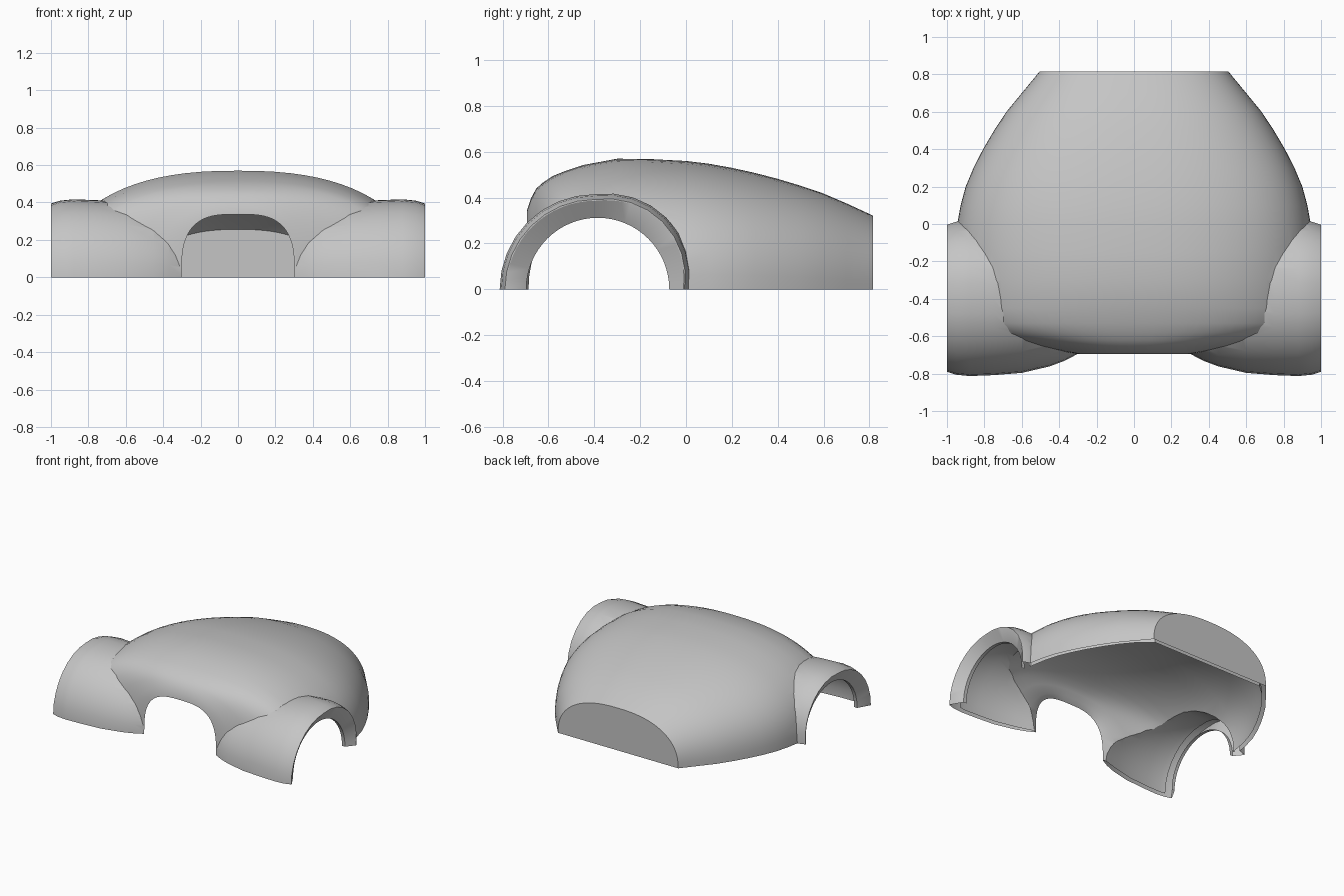
import bpy, bmesh, math

if "Cube" in bpy.data.objects:
    bpy.data.objects.remove(bpy.data.objects["Cube"])

paint = bpy.data.materials.new("grey_paint")
paint.use_nodes = True
grey = (0.56, 0.56, 0.56, 1)
paint.diffuse_color = grey
paint.node_tree.nodes["Principled BSDF"].inputs["Base Color"].default_value = grey


def loft(name, rings):
    """Closed solid skinned through equal-length rings."""
    bm = bmesh.new()
    loops = [[bm.verts.new(p) for p in ring] for ring in rings]
    for a, b in zip(loops, loops[1:]):
        for i in range(len(a)):
            j = (i + 1) % len(a)
            bm.faces.new((a[i], a[j], b[j], b[i]))
    bm.faces.new(loops[0])
    bm.faces.new(loops[-1])
    bmesh.ops.recalc_face_normals(bm, faces=bm.faces)
    mesh = bpy.data.meshes.new(name)
    bm.to_mesh(mesh)
    bm.free()
    mesh.materials.append(paint)
    obj = bpy.data.objects.new(name, mesh)
    bpy.context.collection.objects.link(obj)
    return obj


def signed_pow(v, e):
    return math.copysign(abs(v) ** e, v)


def body_ring(y, w, h, n, depth, segs=40):
    """Rounded arch section across the body, with straight skirts below."""
    pts = [(w, y, -depth)]
    for i in range(segs + 1):
        a = math.pi * i / segs
        pts.append((w * signed_pow(math.cos(a), 2 / n), y,
                    h * max(0, math.sin(a)) ** (2 / n)))
    return pts + [(-w, y, -depth)]


def arch_ring(x, cy, r, depth, segs, bulge=0):
    """Half circle section of a fender; bulge squares off its rear."""
    pts = [(x, cy + r, -depth)]
    for i in range(segs + 1):
        a = math.pi * i / segs
        k = r * (1 + bulge * max(0, math.sin(2 * a)))
        pts.append((x, cy + k * math.cos(a), k * math.sin(a)))
    return pts + [(x, cy - r, -depth)]


def combine(target, tool, operation):
    mod = target.modifiers.new("cut", 'BOOLEAN')
    mod.operation = operation
    mod.solver = 'EXACT'
    mod.object = tool
    bpy.context.view_layer.update()
    graph = bpy.context.evaluated_depsgraph_get()
    mesh = bpy.data.meshes.new_from_object(target.evaluated_get(graph))
    target.modifiers.clear()
    target.data = mesh
    bpy.data.objects.remove(tool)


# Body stations: y, half width, height
stations = [(-.694, .31, .345), (-.675, .43, .4), (-.653, .57, .44), (-.623, .72, .467),
            (-.58, .86, .495), (-.53, .925, .515), (-.45, .94, .542), (-.3, .948, .57),
            (-.15, .953, .568), (0, .945, .56), (.1, .927, .548), (.2, .9, .53),
            (.3, .858, .508), (.4, .807, .482), (.5, .748, .452), (.6, .682, .418),
            (.7, .6, .375), (.815, .505, .322)]
outer, inner = [], []
for i, (y, w, h) in enumerate(stations):
    n = 3.1 if i == 0 else 2.38
    outer.append(body_ring(y, w, h, n, .1))
    t = .008 if i == 0 else .034
    shift = .012 if 0 < i < 6 else 0
    roof = t + max(0, y - .5) * .1
    inner.append(body_ring(min(y + shift, .785), w - t, h - roof, n, .2))
# Front mouth stays open
inner.insert(0, [(x, -.75, z) for x, y, z in inner[0]])

body = loft("body_shell", outer)
hollow = [loft("body_hollow", inner)]

# Fenders: x, radius
fender = [(.3, .296), (.37, .333), (.45, .363), (.6, .398), (.75, .41),
          (.88, .415), (.95, .408), (1, .392)]
# Wheel wells follow the fenders inside
well = [(.305, .286), (.38, .308), (.46, .331), (.61, .364), (.76, .376),
        (.88, .379), (.925, .372)]
# Wheel openings: x, centre y, radius, bulge; the lip slopes inward
lip = [(.85, -.385, .312, 0), (.95, -.385, .312, 0), (1, -.398, .386, .065),
       (1.1, -.398, .386, .065)]
for s in (1, -1):
    skin = [arch_ring(s * x, -.398, r, .12, 16, .065) for x, r in fender]
    combine(body, loft("fender", skin), 'UNION')
    lining = [arch_ring(s * x, -.396, r, .22, 16, .06) for x, r in well]
    hollow.append(loft("wheel_well", lining))
    hole = [arch_ring(s * x, cy, r, .24, 32, bulge) for x, cy, r, bulge in lip]
    hollow.append(loft("wheel_opening", hole))
for tool in hollow:
    combine(body, tool, 'DIFFERENCE')

# Trim everything flat at the ground
ground = [[(x, y, z) for x, y in ((-2, -2), (2, -2), (2, 2), (-2, 2))] for z in (-1, 0)]
combine(body, loft("ground_trim", ground), 'DIFFERENCE')

# Smooth panels with crisp creases
bpy.ops.object.select_all(action='DESELECT')
body.select_set(True)
bpy.context.view_layer.objects.active = body
bpy.ops.object.shade_smooth_by_angle(angle=math.radians(30))
